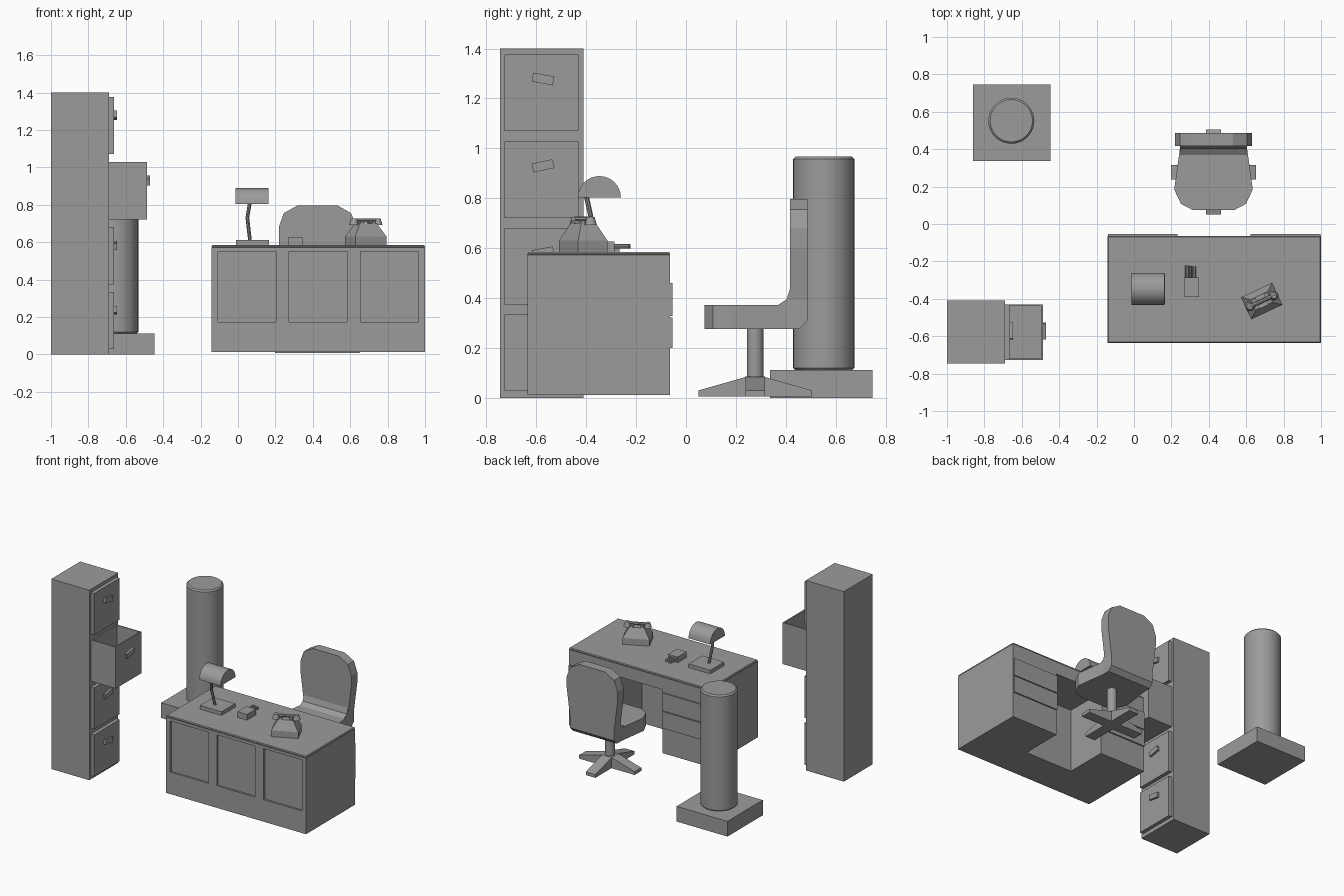
import bpy, bmesh, math
from mathutils import Matrix, Vector

if "Cube" in bpy.data.objects:
    bpy.data.objects.remove(bpy.data.objects["Cube"], do_unlink=True)

GREY = (0.33, 0.33, 0.33, 1)
mat = bpy.data.materials.new("plain grey")
mat.use_nodes = True
mat.diffuse_color = GREY
mat.node_tree.nodes["Principled BSDF"].inputs["Base Color"].default_value = GREY


def finish(name, bm):
    bmesh.ops.recalc_face_normals(bm, faces=bm.faces)
    mesh = bpy.data.meshes.new(name)
    bm.to_mesh(mesh)
    bm.free()
    mesh.materials.append(mat)
    ob = bpy.data.objects.new(name, mesh)
    bpy.context.collection.objects.link(ob)
    return ob


def select(ob):
    bpy.ops.object.select_all(action='DESELECT')
    ob.select_set(True)
    bpy.context.view_layer.objects.active = ob


def smooth(ob):
    select(ob)
    bpy.ops.object.shade_smooth_by_angle(angle=math.radians(35))
    return ob


def box(name, x, y, z):
    bm = bmesh.new()
    bmesh.ops.create_cube(bm, size=1)
    for v in bm.verts:
        v.co = [(r[0] + r[1]) / 2 + c * (r[1] - r[0]) for r, c in zip((x, y, z), v.co)]
    return finish(name, bm)


def prism(name, pts, axis, lo, hi):
    """Extrude a 2D outline along an axis."""
    place = {'x': lambda a, b, t: (t, a, b),
             'y': lambda a, b, t: (a, t, b),
             'z': lambda a, b, t: (a, b, t)}[axis]
    bm = bmesh.new()
    face = bm.faces.new([bm.verts.new(place(a, b, lo)) for a, b in pts])
    new = bmesh.ops.extrude_face_region(bm, geom=[face])["geom"]
    bmesh.ops.translate(bm, vec=place(0, 0, hi - lo),
                        verts=[g for g in new if isinstance(g, bmesh.types.BMVert)])
    return finish(name, bm)


def rod(name, a, b, r1, r2=None, segments=16):
    """Round bar or cone between two points."""
    a, b = Vector(a), Vector(b)
    bm = bmesh.new()
    turn = (b - a).to_track_quat('Z', 'Y').to_matrix().to_4x4()
    bmesh.ops.create_cone(bm, cap_ends=True, segments=segments, radius1=r1,
                          radius2=r1 if r2 is None else r2, depth=(b - a).length,
                          matrix=Matrix.Translation((a + b) / 2) @ turn)
    return smooth(finish(name, bm))


def bevel(ob, width):
    mod = ob.modifiers.new("bevel", 'BEVEL')
    mod.width, mod.segments = width, 1
    mod.limit_method, mod.angle_limit = 'ANGLE', math.radians(40)
    select(ob)
    bpy.ops.object.modifier_apply(modifier=mod.name)
    return ob


def cut(ob, *cutters):
    for c in cutters:
        mod = ob.modifiers.new("cut", 'BOOLEAN')
        mod.operation, mod.object, mod.solver = 'DIFFERENCE', c, 'EXACT'
        select(ob)
        bpy.ops.object.modifier_apply(modifier=mod.name)
        bpy.data.objects.remove(c, do_unlink=True)


# Filing cabinet with one drawer pulled out
box("cabinet_body", (-1, -0.69), (-0.746, -0.41), (0, 1.4))
drawer_y = (-0.728, -0.43)
for i, (low, tilt) in enumerate([(0.028, -8), (0.374, 10), (0.722, 12), (1.07, -10)]):
    is_open = i == 2
    front = -0.487 if is_open else -0.663
    drawer = box("cabinet_drawer", (-0.692, front), drawer_y, (low, low + 0.306))
    if is_open:
        cut(drawer, box("cutter", (-0.68, front - 0.01),
                        (drawer_y[0] + 0.008, drawer_y[1] - 0.008), (low + 0.02, 1.2)))
    handle = box("drawer_handle", (-0.005, 0.016), (-0.043, 0.043), (-0.018, 0.018))
    handle.location = (front, -0.573, low + 0.208)
    handle.rotation_euler.x = math.radians(tilt)

# Column on a square plinth
box("column_plinth", (-0.861, -0.446), (0.336, 0.747), (0, 0.112))
column = rod("column_shaft", (-0.656, 0.552, 0.11), (-0.656, 0.552, 0.967), 0.123, segments=40)
smooth(bevel(column, 0.01))

# Desk: body with recessed front panels and a kneehole
desk = box("desk_body", (-0.142, 1), (-0.636, -0.064), (0.012, 0.572))
cut(desk, box("cutter", (0.235, 0.62), (-0.375, 0.1), (-0.1, 0.48)),
    *[box("cutter", (x, x + 0.312), (-0.7, -0.622), (0.174, 0.55))
      for x in (-0.108, 0.273, 0.654)])
bevel(box("desk_top", (-0.142, 1), (-0.636, -0.064), (0.57, 0.584)), 0.005)
for x in ((-0.138, 0.233), (0.622, 0.996)):
    for z in ((0.2, 0.323), (0.329, 0.46)):
        box("desk_drawer", x, (-0.066, -0.054), z)

# Swivel chair
CX, CY = 0.425, 0.277


def mirrored(half):
    return [(CX + a, b) for a, b in half] + [(CX - a, b) for a, b in reversed(half)]


prism("chair_seat", mirrored([(0.18, 0.4), (0.21, 0.185), (0.174, 0.108), (0.11, 0.074)]),
      'z', 0.277, 0.373)
prism("chair_back", mirrored([(0.18, 0.39), (0.207, 0.6), (0.207, 0.68), (0.18, 0.755),
                              (0.105, 0.797)]), 'y', 0.416, 0.486)
prism("chair_back_joint", [(0.365, 0.277), (0.455, 0.277), (0.486, 0.31), (0.486, 0.4),
                           (0.416, 0.435), (0.403, 0.395), (0.37, 0.373)],
      'x', CX - 0.18, CX + 0.18)
rod("chair_post", (CX, CY, 0.07), (CX, CY, 0.29), 0.033)
box("chair_hub", (CX - 0.04, CX + 0.04), (CY - 0.04, CY + 0.04), (0.006, 0.085))
for i in range(4):
    leg = prism("chair_leg", [(0.035, 0.006), (0.227, 0.006), (0.227, 0.03), (0.035, 0.085)],
                'y', -0.039, 0.039)
    leg.location = (CX, CY, 0)
    leg.rotation_euler.z = i * math.pi / 2

# Desk lamp
LY = -0.347
box("lamp_base", (-0.012, 0.165), (LY - 0.08, LY + 0.08), (0.583, 0.611))
joints = [(0.065, LY - 0.01, 0.6), (0.05, LY - 0.035, 0.73), (0.065, LY - 0.055, 0.82)]
for a, b in zip(joints, joints[1:]):
    rod("lamp_stem", a, b, 0.01, segments=8)
arc = [math.pi * i / 16 for i in range(17)]
smooth(prism("lamp_shade", [(LY + 0.086 * math.cos(t), 0.803 + 0.086 * math.sin(t)) for t in arc],
             'x', -0.014, 0.162))

# Small carton with three sticks poking out
box("carton", (0.268, 0.347), (-0.39, -0.286), (0.583, 0.626))
for i in range(3):
    x = 0.282 + i * 0.02
    rod("carton_stick", (x, -0.3, 0.608), (x, -0.222 - 0.003 * i, 0.608), 0.009, segments=8)

# Telephone, turned on the desk
phone = bpy.data.objects.new("telephone", None)
bpy.context.collection.objects.link(phone)
phone.location = (0.683, -0.412, 0.584)
phone.rotation_euler.z = math.radians(25)
W, D = 0.092, 0.065
parts = [box("phone_base", (-W, W), (-D, D), (0, 0.046))]
upper = box("phone_body", (-W, W), (-D, D), (0.046, 0.115))
for v in upper.data.vertices:
    if v.co.z > 0.1:
        v.co.x *= 0.55
        v.co.y *= 0.5
parts.append(upper)
parts.append(rod("handset_grip", (-0.08, 0, 0.132), (0.08, 0, 0.132), 0.011, segments=8))
for s in (-1, 1):
    parts.append(rod("handset_cup", (s * 0.07, 0, 0.108), (s * 0.07, 0, 0.142),
                     0.026, 0.016, segments=10))
    parts.append(box("handset_cradle", (s * 0.035 - 0.01, s * 0.035 + 0.01),
                     (-0.03, 0.03), (0.11, 0.128)))
for p in parts:
    p.parent = phone
